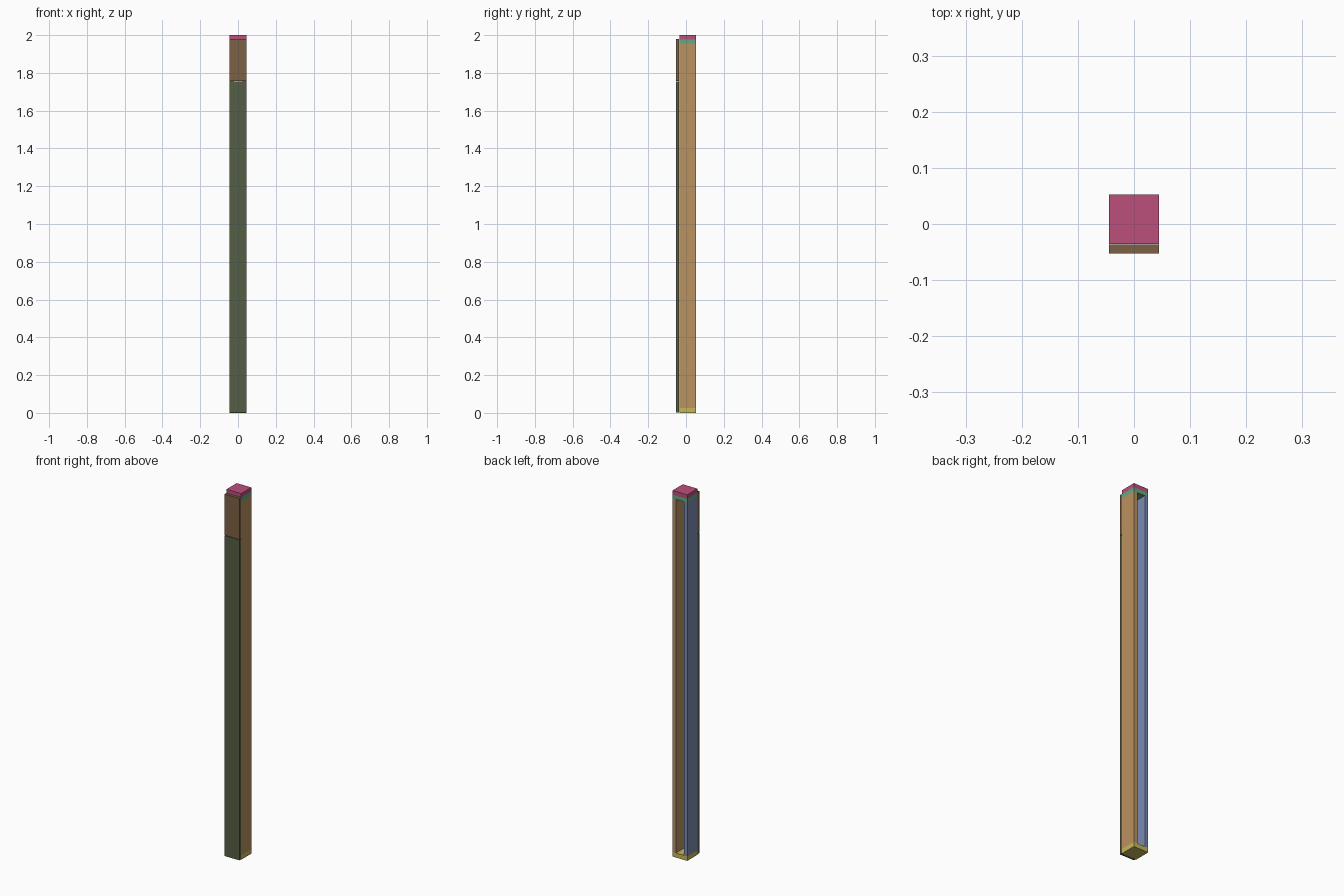
import bpy, bmesh
from mathutils import Vector

if "Cube" in bpy.data.objects:
    bpy.data.objects.remove(bpy.data.objects["Cube"])


def material(name, rgb):
    m = bpy.data.materials.new(name)
    m.diffuse_color = (*rgb, 1)
    m.use_nodes = True
    m.node_tree.nodes["Principled BSDF"].inputs["Base Color"].default_value = m.diffuse_color
    return m


def box(name, x, y, z, mat):
    """Box from (min, max) ranges on each axis."""
    bm = bmesh.new()
    bmesh.ops.create_cube(bm, size=1)
    size = Vector((x[1] - x[0], y[1] - y[0], z[1] - z[0]))
    mid = Vector((sum(x), sum(y), sum(z))) / 2
    for v in bm.verts:
        v.co = Vector(a * b for a, b in zip(v.co, size)) + mid
    me = bpy.data.meshes.new(name)
    bm.to_mesh(me)
    bm.free()
    me.materials.append(mat)
    ob = bpy.data.objects.new(name, me)
    bpy.context.collection.objects.link(ob)
    return ob


W = 0.0445                      # half width
T = 0.021                       # board thickness
BODY = (-0.0355, 0.0525)        # carcass depth range
FRONT = (-0.0525, -0.0365)      # front panel depth range
FULL = (-W, W)
CAP_Z, TOP_Z, BASE_Z, SPLIT_Z = 1.978, 1.956, 0.025, 1.755

# Open-backed carcass
box("base_board", FULL, BODY, (0, BASE_Z), material("yellow", (0.55, 0.47, 0.1)))
box("left_side", (-W, -W + T), BODY, (BASE_Z, TOP_Z), material("blue", (0.2, 0.26, 0.45)))
box("right_side", (W - T, W), BODY, (BASE_Z, TOP_Z), material("tan", (0.5, 0.29, 0.12)))
box("top_board", FULL, BODY, (TOP_Z, CAP_Z), material("green", (0.12, 0.4, 0.22)))
box("cap", FULL, BODY, (CAP_Z, 2.0), material("pink", (0.5, 0.08, 0.2)))

# Front panels: tall door below, short drawer front above
box("lower_front", FULL, FRONT, (0.003, SPLIT_Z - 0.001), material("olive", (0.09, 0.11, 0.06)))
box("upper_front", FULL, FRONT, (SPLIT_Z + 0.001, 1.98), material("brown", (0.2, 0.12, 0.06)))
